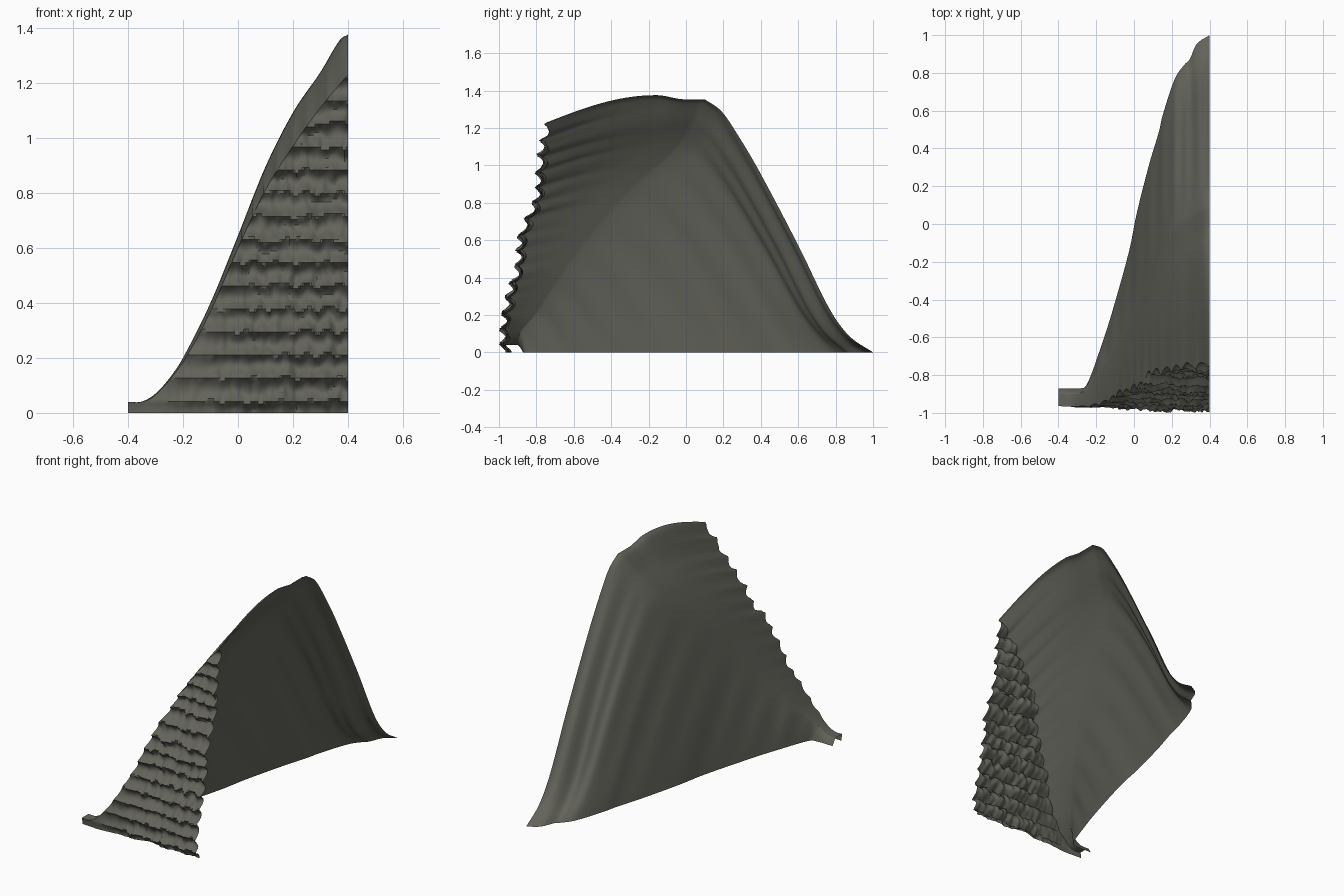
import bpy, bmesh, math
from mathutils import Vector, noise

if "Cube" in bpy.data.objects:
    bpy.data.objects.remove(bpy.data.objects["Cube"])

# Smooth curve through a few points
def curve(pts):
    n = len(pts)
    m = []
    for i in range(n):
        a, b = pts[max(i - 1, 0)], pts[min(i + 1, n - 1)]
        m.append((b[1] - a[1]) / (b[0] - a[0]))

    def f(x):
        x = min(max(x, pts[0][0]), pts[-1][0])
        i = 0
        while i < n - 2 and x > pts[i + 1][0]:
            i += 1
        (x0, y0), (x1, y1) = pts[i], pts[i + 1]
        d = x1 - x0
        t = (x - x0) / d
        return (y0 * (1 + 2 * t) * (1 - t) ** 2 + m[i] * d * t * (1 - t) ** 2
                + y1 * t * t * (3 - 2 * t) - m[i + 1] * d * t * t * (1 - t))
    return f

def ease(a, b, v):
    t = min(1, max(0, (v - a) / (b - a)))
    return t * t * (3 - 2 * t)

# Hill described by x: crest height, cliff top, shoulder line and base line
crest = curve([(-.4, .04), (-.35, .041), (-.3, .07), (-.25, .125), (-.2, .2), (-.1, .4),
               (0, .645), (.1, .895), (.2, 1.092), (.3, 1.24), (.37, 1.355), (.4, 1.375)])
rim = curve([(-.4, .04), (-.35, .04), (-.3, .065), (-.2, .185), (-.1, .37), (0, .6),
             (.1, .81), (.2, .97), (.3, 1.11), (.4, 1.23)])
shoulder = curve([(-.4, -.9), (-.27, -.89), (-.2, -.81), (-.1, -.68), (0, -.5),
                  (.1, -.27), (.2, -.05), (.3, .04), (.4, .1)])
base = curve([(-.4, -.87), (-.29, -.87), (-.25, -.85), (-.18, -.665), (-.12, -.48),
              (-.024, -.135), (.013, .05), (.08, .315), (.135, .5), (.15, .57),
              (.215, .766), (.268, .845), (.294, .87), (.33, .95), (.4, 1.0)])
outer_fall = curve([(0, 1), (.1, .952), (.204, .85), (.322, .716), (.561, .413),
                    (.739, .173), (.856, .066), (1, 0)])
# Cliff ledge tips described by height
tips = curve([(0, -1), (.12, -1), (.3, -.97), (.42, -.935), (.62, -.9), (.72, -.87),
              (.8, -.825), (.95, -.8), (1.13, -.785), (1.23, -.755)])
STEP = .084

def cliff_y(x, z):
    rough = min(1, max(.15, (x + .35) / .4))
    t = (z - .043) / STEP + .22 * rough * noise.noise(Vector((x * 26, 3, z * 9)))
    scallop = .042 * abs(math.sin(math.pi * t)) ** .8
    bumps = (.02 * noise.noise(Vector((x * 9, 0, z * 6)))
             + .009 * noise.noise(Vector((x * 40, 7, z * 14))))
    return max(-1, tips(z) + .035 * (.4 - x) / .8 + rough * (scallop + bumps))

def hill_point(x, v):
    split = .4
    yf, ys, yb = cliff_y(x, rim(x)), shoulder(x), base(x)
    high = ease(.25, .4, x)
    if v < split:                                   # top of the hill
        s = v / split
        z = rim(x) + (crest(x) - rim(x)) * math.sin(math.pi / 2 * min(1, s * (1.25 + .2 * high)))
        z *= 1 - .016 * high * ease(.7, .87, s)
        return (x, yf + (ys - yf) * s, z)
    s = (v - split) / (1 - split)                   # falling back slope
    w = ease(.05, .35, x)
    f = w * outer_fall(s) + (1 - w) * (1 - s ** 1.45)
    ripple = .007 * math.sin(x * 95) * math.sin(math.pi * s) * min(1, max(0, (x + .3) / .1))
    return (x, ys + (yb - ys) * s + ripple, max(0, crest(x) * f * (1 - .016 * high)))

def sheet(name, point, us, vs, material, angle, outward):
    bm = bmesh.new()
    grid = [[bm.verts.new(point(u, v)) for v in vs] for u in us]
    for a, b in zip(grid, grid[1:]):
        for j in range(len(vs) - 1):
            bm.faces.new((a[j], b[j], b[j + 1], a[j + 1]))
    bmesh.ops.remove_doubles(bm, verts=bm.verts, dist=1e-5)
    bm.normal_update()
    if sum((f.normal * f.calc_area() for f in bm.faces), Vector()).dot(Vector(outward)) < 0:
        bmesh.ops.reverse_faces(bm, faces=bm.faces)
    me = bpy.data.meshes.new(name)
    bm.to_mesh(me)
    bm.free()
    ob = bpy.data.objects.new(name, me)
    bpy.context.collection.objects.link(ob)
    me.materials.append(material)
    bpy.ops.object.select_all(action='DESELECT')
    ob.select_set(True)
    bpy.context.view_layer.objects.active = ob
    bpy.ops.object.shade_smooth_by_angle(angle=math.radians(angle))
    return ob

rock = bpy.data.materials.new("dark grey rock")
rock.diffuse_color = (.125, .125, .105, 1)
rock.use_nodes = True
rock.node_tree.nodes["Principled BSDF"].inputs["Base Color"].default_value = rock.diffuse_color

xs = [-.4 + .8 * i / 120 for i in range(121)]

# Hillside shell, open underneath and on the right
sheet("hillside", hill_point, xs, [i / 100 for i in range(101)], rock, 60, (-1, 0, 1))

# Layered cliff face closing the front
def cliff_point(x, z):
    z = min(z, rim(x))
    return (x, cliff_y(x, z), z)

sheet("cliff_face", cliff_point, xs, [STEP / 8 * i for i in range(119)], rock, 35, (0, -1, 0))
